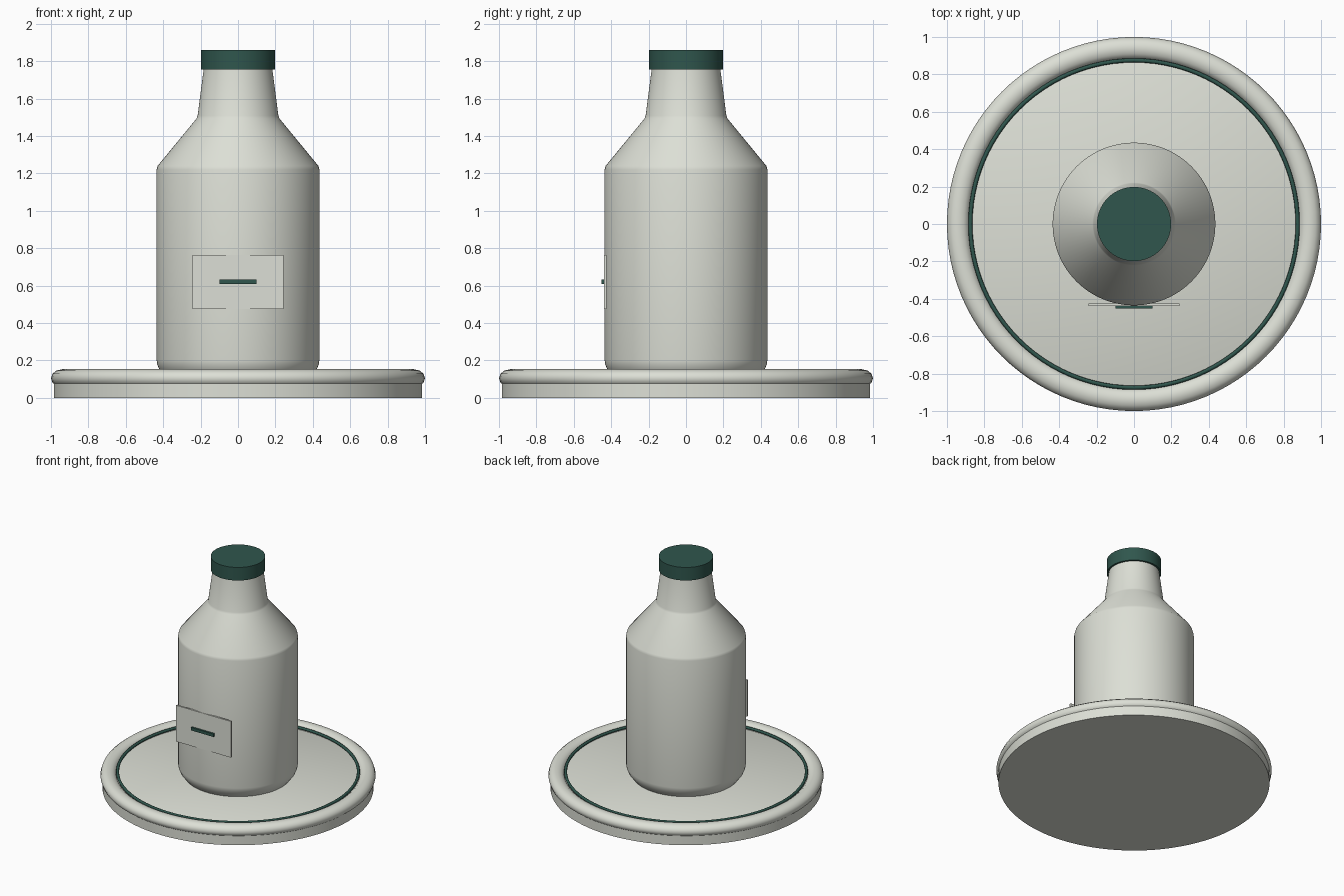
import bpy, bmesh
from math import pi, cos, sin, radians

cube = bpy.data.objects.get("Cube")
if cube:
    bpy.data.objects.remove(cube, do_unlink=True)


def material(name, rgb):
    m = bpy.data.materials.new(name)
    m.use_nodes = True
    m.diffuse_color = (*rgb, 1)
    bsdf = next(n for n in m.node_tree.nodes if n.type == 'BSDF_PRINCIPLED')
    bsdf.inputs["Base Color"].default_value = (*rgb, 1)
    return m


cream = material("warm off white", (0.72, 0.74, 0.67))
green = material("dark green", (0.029, 0.093, 0.074))


def finish(name, bm, mat):
    bmesh.ops.recalc_face_normals(bm, faces=bm.faces)
    mesh = bpy.data.meshes.new(name)
    bm.to_mesh(mesh)
    bm.free()
    mesh.materials.append(mat)
    ob = bpy.data.objects.new(name, mesh)
    bpy.context.collection.objects.link(ob)
    return ob


def smooth(ob, angle):
    bpy.ops.object.select_all(action='DESELECT')
    ob.select_set(True)
    bpy.context.view_layer.objects.active = ob
    bpy.ops.object.shade_smooth_by_angle(angle=radians(angle))


def lathe(name, profile, mat, closed=False, angle=35, steps=96):
    """Spin a radius/height profile around the z axis."""
    bm = bmesh.new()
    verts = [bm.verts.new((r, 0, z)) for r, z in profile]
    edges = [bm.edges.new(pair) for pair in zip(verts, verts[1:])]
    if closed:
        edges.append(bm.edges.new((verts[-1], verts[0])))
    bmesh.ops.spin(bm, geom=verts + edges, axis=(0, 0, 1), cent=(0, 0, 0),
                   angle=2 * pi, steps=steps, use_merge=True)
    bmesh.ops.remove_doubles(bm, verts=bm.verts, dist=0.0001)
    ob = finish(name, bm, mat)
    smooth(ob, angle)
    return ob


def ring(name, radius, height, rx, rz, sides, mat):
    section = [(radius + rx * cos(2 * pi * i / sides),
                height + rz * sin(2 * pi * i / sides)) for i in range(sides)]
    return lathe(name, section, mat, closed=True, angle=80)


def box(name, low, high, mat):
    bm = bmesh.new()
    bmesh.ops.create_cube(bm, size=1)
    for v in bm.verts:
        v.co = [(a + b) / 2 + c * (b - a) for a, b, c in zip(low, high, v.co)]
    return finish(name, bm, mat)


# Round tray with rolled rim and inlaid accent ring
lathe("tray_base", [(0, 0), (0.985, 0), (0.985, 0.09), (0.94, 0.112), (0, 0.112)], cream)
ring("tray_rim", 0.94, 0.105, 0.06, 0.048, 12, cream)
ring("accent_ring", 0.875, 0.132, 0.011, 0.011, 8, green)

# Bottle with sloped shoulder and tapered neck
lathe("bottle", [(0, 0.112), (0.39, 0.112), (0.42, 0.15), (0.432, 0.18), (0.435, 0.2),
                 (0.435, 1.22), (0.43, 1.24), (0.222, 1.493), (0.216, 1.508),
                 (0.182, 1.77), (0, 1.77)], cream, angle=50)
lathe("bottle_cap", [(0, 1.755), (0.198, 1.755), (0.198, 1.86), (0, 1.86)], green)

# Flat label with a raised accent bar
box("label_plate", (-0.243, -0.438, 0.475), (0.243, -0.424, 0.765), cream)
box("label_bar", (-0.1, -0.453, 0.608), (0.1, -0.436, 0.632), green)
